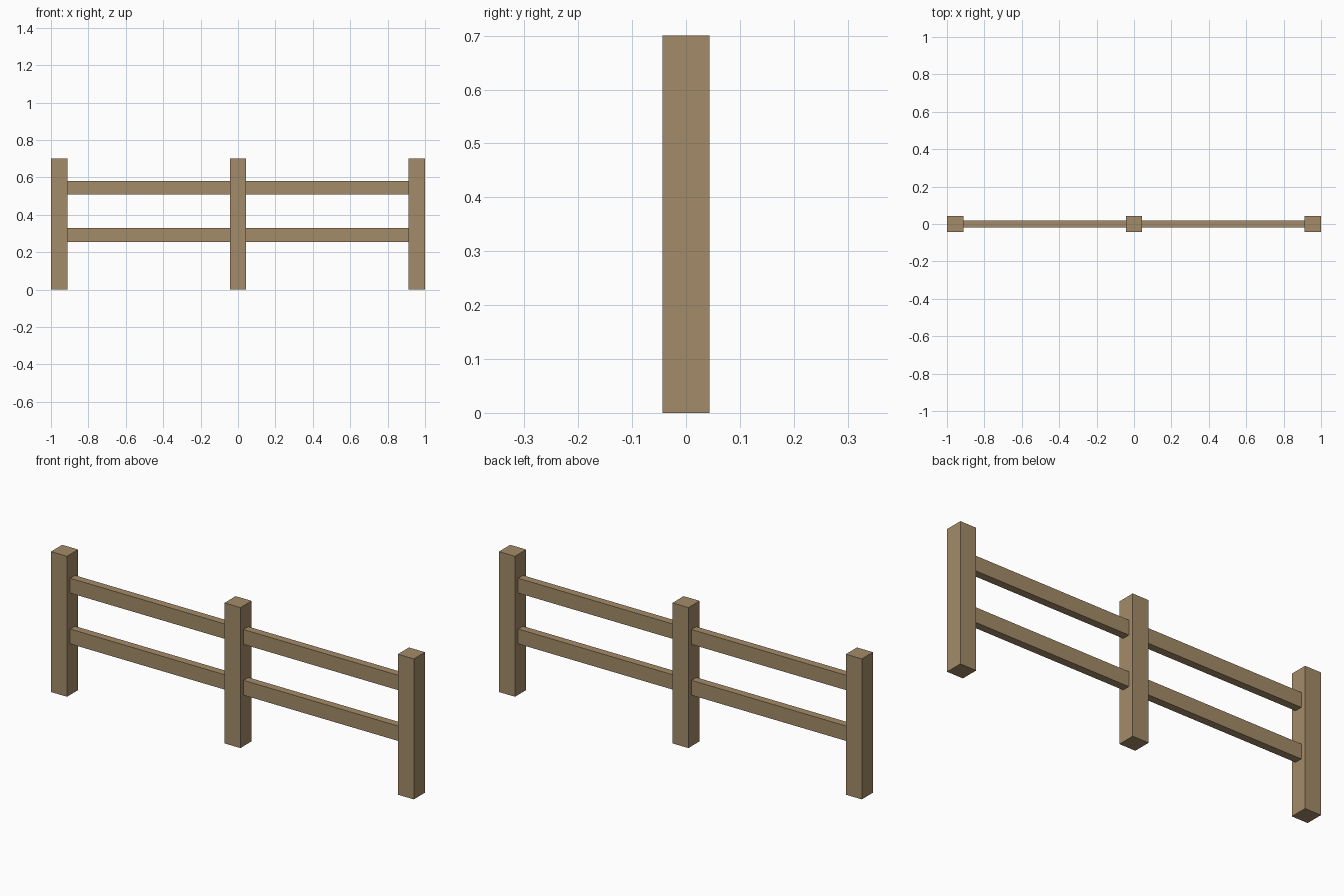
import bpy

cube = bpy.data.objects.get("Cube")
if cube:
    bpy.data.objects.remove(cube, do_unlink=True)

wood = bpy.data.materials.new("weathered wood")
wood.use_nodes = True
colour = (0.37, 0.26, 0.14, 1)
wood.diffuse_color = colour
wood.node_tree.nodes["Principled BSDF"].inputs["Base Color"].default_value = colour

POST_WIDTH, POST_HEIGHT = 0.088, 0.7
RAIL_DEPTH, RAIL_HEIGHT = 0.038, 0.074
POST_X = 1 - POST_WIDTH / 2


def beam(name, size, centre):
    bpy.ops.mesh.primitive_cube_add(size=1, location=centre)
    obj = bpy.context.object
    obj.name = name
    obj.scale = size
    bpy.ops.object.transform_apply(location=False, rotation=False, scale=True)
    obj.data.materials.append(wood)


# Three square posts
for side, x in (("right", -POST_X), ("middle", 0), ("left", POST_X)):
    beam(f"{side}_post", (POST_WIDTH, POST_WIDTH, POST_HEIGHT), (x, 0, POST_HEIGHT / 2))

# Two rails in each bay, ending at the post faces
for side, sign in (("right", -1), ("left", 1)):
    for level, z in (("lower", 0.291), ("upper", 0.544)):
        beam(f"{side}_{level}_rail", (POST_X - POST_WIDTH, RAIL_DEPTH, RAIL_HEIGHT),
             (sign * POST_X / 2, 0, z))
